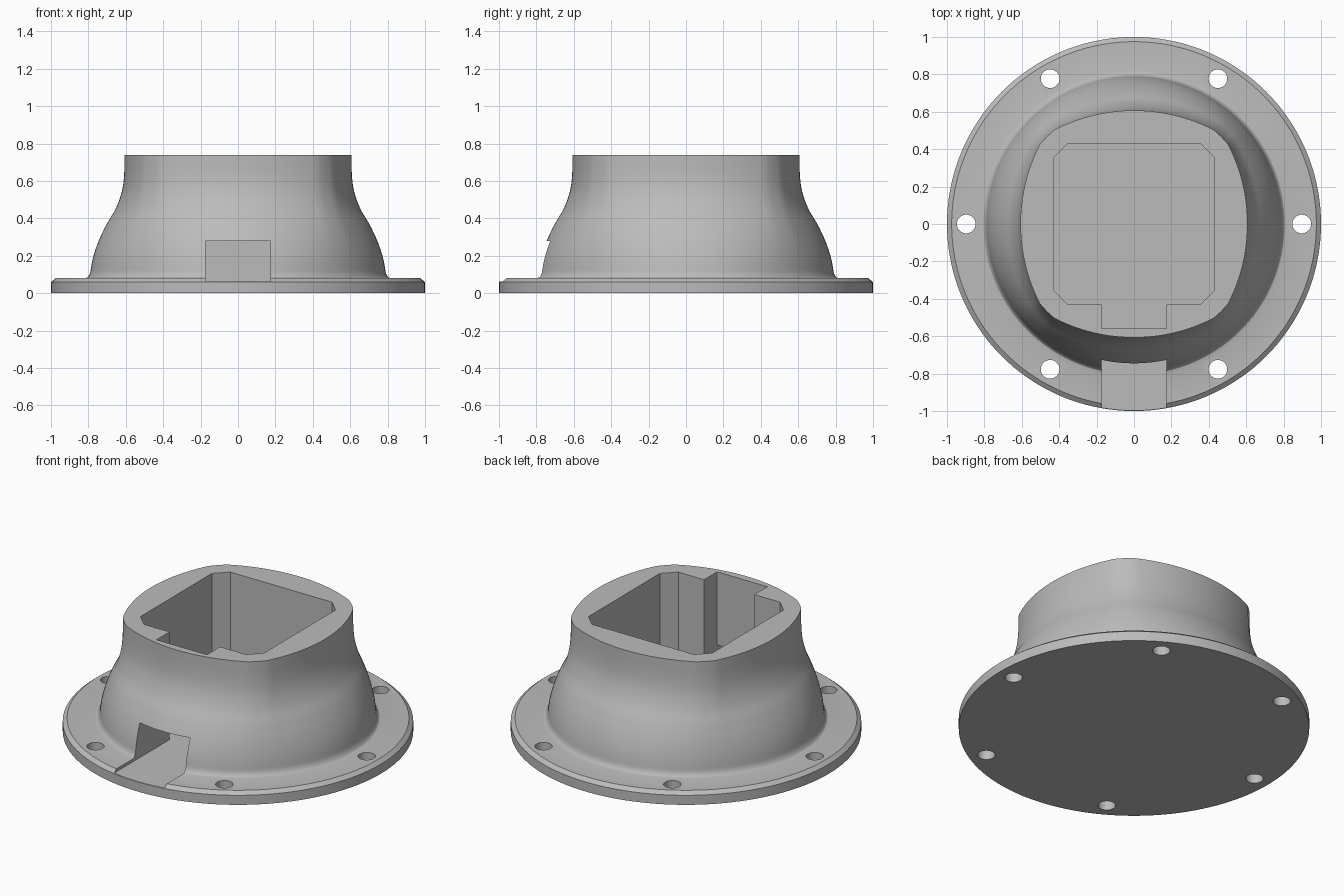
import bpy, bmesh
from math import sin, cos, pi, sqrt

default = bpy.data.objects.get("Cube")
if default:
    bpy.data.objects.remove(default, do_unlink=True)

SEGMENTS = 144
FLOOR = 0.062      # height of the pocket and cable slot floors
TOP = 0.74
NECK, CORNER, BASE = 0.607, 0.66, 0.79

grey = bpy.data.materials.new("grey plastic")
grey.use_nodes = True
grey.diffuse_color = (0.5, 0.5, 0.5, 1)
grey.node_tree.nodes["Principled BSDF"].inputs["Base Color"].default_value = (0.5, 0.5, 0.5, 1)


def loft(name, rings):
    """Skin a stack of closed rings and cap both ends."""
    bm = bmesh.new()
    rows = [[bm.verts.new(p) for p in ring] for ring in rings]
    n = len(rows[0])
    for low, high in zip(rows, rows[1:]):
        for i in range(n):
            j = (i + 1) % n
            bm.faces.new((low[i], low[j], high[j], high[i]))
    bm.faces.new(rows[0][::-1])
    bm.faces.new(rows[-1])
    bmesh.ops.recalc_face_normals(bm, faces=bm.faces)
    mesh = bpy.data.meshes.new(name)
    bm.to_mesh(mesh)
    bm.free()
    obj = bpy.data.objects.new(name, mesh)
    bpy.context.collection.objects.link(obj)
    return obj


def prism(name, outline, z0, z1):
    return loft(name, [[(x, y, z) for x, y in outline] for z in (z0, z1)])


def circle(r, x=0, y=0, n=SEGMENTS):
    return [(x + r * cos(2 * pi * i / n), y + r * sin(2 * pi * i / n)) for i in range(n)]


def squared_radius(a):
    """Radius of the neck outline: four shallow arcs with rounded corners."""
    a = (a + pi / 4) % (pi / 2) - pi / 4
    arc = 0.93
    c = arc - NECK
    return min(CORNER, sqrt(arc ** 2 - (c * sin(a)) ** 2) - c * cos(a))


def catmull(pts, steps=4):
    """Smooth curve through the profile points."""
    ext = [pts[0]] + pts + [pts[-1]]
    out = []
    for a, b, c, d in zip(ext, ext[1:], ext[2:], ext[3:]):
        for s in range(steps):
            t = s / steps
            out.append(tuple(
                q + 0.5 * t * (r - p + t * (2 * p - 5 * q + 4 * r - s4 + t * (3 * (q - r) + s4 - p)))
                for p, q, r, s4 in zip(a, b, c, d)))
    return out + [pts[-1]]


# Flange and flared body as one solid: round below, squared at the neck
flange = [(1, 0), (1, 0.06), (0.975, 0.08)]
fillet = [(0.82, 0.08), (0.805, 0.084), (0.797, 0.092)]
flare = [(BASE, 0.11), (0.775, 0.19), (0.745, 0.28), (0.702, 0.37), (0.655, 0.45),
         (0.622, 0.54), (0.609, 0.63), (NECK, TOP)]
rings = []
for r, z in flange + fillet + catmull(flare):
    square = min(1, max(0, (BASE - r) / (BASE - NECK)))
    ring = []
    for i in range(SEGMENTS):
        a = 2 * pi * i / SEGMENTS
        rad = r + (squared_radius(a) - NECK) * square
        ring.append((rad * cos(a), rad * sin(a), z))
    rings.append(ring)
body = loft("flanged_housing", rings)

# Pocket with clipped corners and a notch at the front
h, k, w = 0.43, 0.355, 0.175
pocket = [(-w, -h), (-w, -0.56), (w, -0.56), (w, -h), (k, -h), (h, -k),
          (h, k), (k, h), (-k, h), (-h, k), (-h, -k), (-k, -h)]
cutters = [prism("pocket_cutter", pocket, FLOOR, 1)]

# Cable slot through the front wall
slot = [(-w, -1.1), (w, -1.1), (w, -0.5), (-w, -0.5)]
cutters.append(prism("slot_cutter", slot, FLOOR, 0.28))

# Six screw holes
for i in range(6):
    a = i * pi / 3
    hole = circle(0.05, 0.897 * cos(a), 0.897 * sin(a), 32)
    cutters.append(prism("hole_cutter", hole, -0.1, 0.2))

for cutter in cutters:
    cutter.hide_render = True
    mod = body.modifiers.new("cut", 'BOOLEAN')
    mod.operation = 'DIFFERENCE'
    mod.solver = 'EXACT'
    mod.object = cutter

# Bake the cuts and drop the cutters
graph = bpy.context.evaluated_depsgraph_get()
cut_mesh = bpy.data.meshes.new_from_object(body.evaluated_get(graph))
body.modifiers.clear()
body.data = cut_mesh
for cutter in cutters:
    bpy.data.objects.remove(cutter, do_unlink=True)

body.data.materials.clear()
body.data.materials.append(grey)
for face in body.data.polygons:
    face.material_index = 0

for obj in bpy.context.selected_objects:
    obj.select_set(False)
body.select_set(True)
bpy.context.view_layer.objects.active = body
bpy.ops.object.shade_smooth_by_angle(angle=pi / 6)
